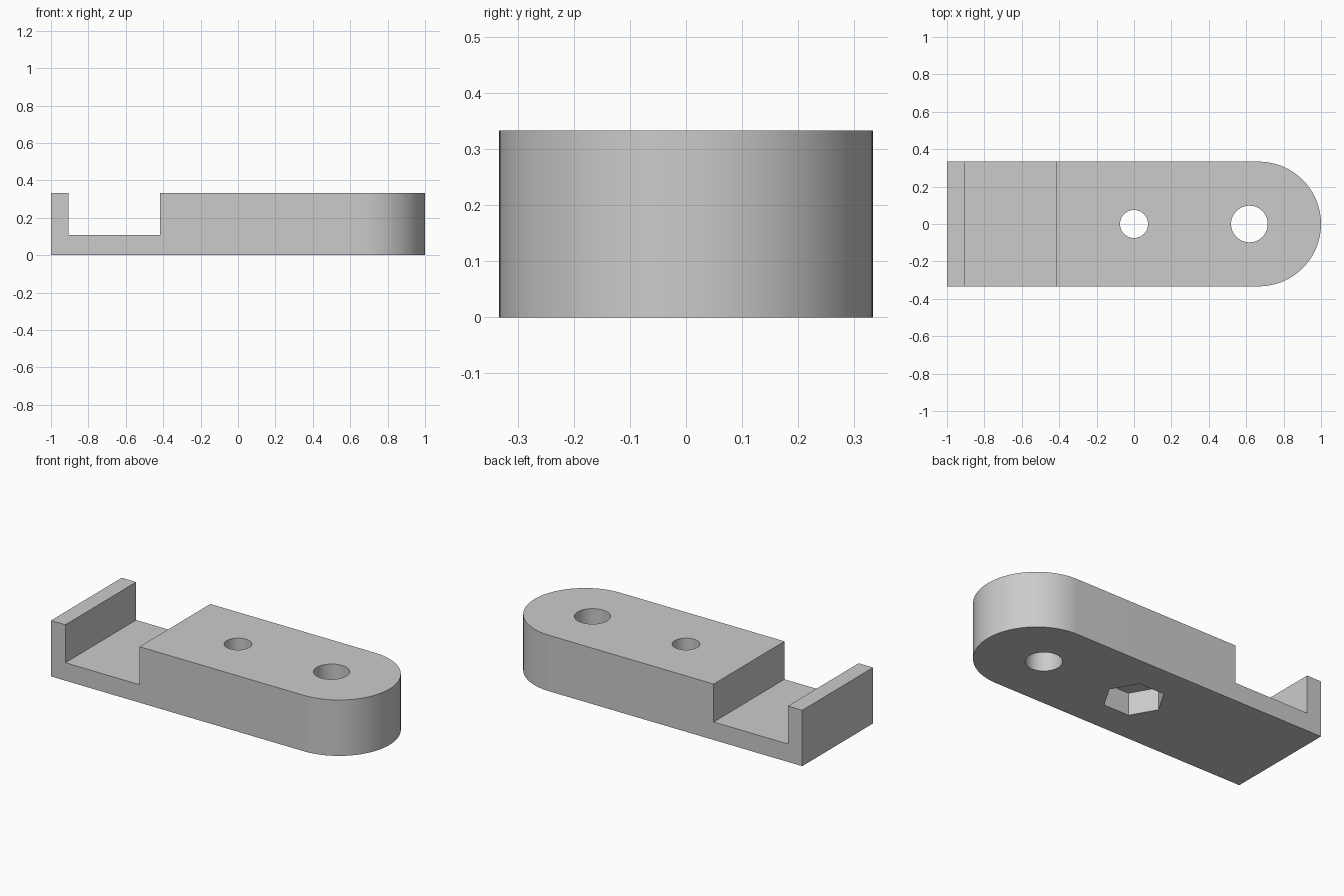
import bpy
import bmesh
from math import cos, sin, pi, radians

cube = bpy.data.objects.get("Cube")
if cube:
    bpy.data.objects.remove(cube, do_unlink=True)

HALF_WIDTH = 1 / 3
HEIGHT = 1 / 3
OVERLAP = 0.1

grey = bpy.data.materials.new("plain_grey")
grey.use_nodes = True
grey.diffuse_color = (0.6, 0.6, 0.6, 1)
grey.node_tree.nodes["Principled BSDF"].inputs["Base Color"].default_value = (0.6, 0.6, 0.6, 1)


def prism(name, outline, bottom, top):
    """Extrude a flat outline straight up into a solid."""
    bm = bmesh.new()
    base = bm.faces.new([bm.verts.new((x, y, bottom)) for x, y in outline])
    result = bmesh.ops.extrude_face_region(bm, geom=[base])
    raised = [v for v in result["geom"] if isinstance(v, bmesh.types.BMVert)]
    bmesh.ops.translate(bm, verts=raised, vec=(0, 0, top - bottom))
    bmesh.ops.recalc_face_normals(bm, faces=bm.faces)
    mesh = bpy.data.meshes.new(name)
    bm.to_mesh(mesh)
    bm.free()
    mesh.materials.append(grey)
    obj = bpy.data.objects.new(name, mesh)
    bpy.context.collection.objects.link(obj)
    return obj


def arc(cx, radius, start, sweep, count):
    """Evenly spaced points around a centre on the long axis."""
    return [(cx + radius * cos(start + sweep * i / count),
             radius * sin(start + sweep * i / count)) for i in range(count)]


# Body: straight bar with one fully rounded end
round_end = arc(1 - HALF_WIDTH, HALF_WIDTH, -pi / 2, pi, 48)
round_end.append((1 - HALF_WIDTH, HALF_WIDTH))
body = prism("bracket_body", round_end + [(-1, HALF_WIDTH), (-1, -HALF_WIDTH)], 0, HEIGHT)

# Cutters: cross slot, bolt hole, pivot hole, hexagonal nut pocket underneath
reach = HALF_WIDTH + OVERLAP
slot = [(-0.905, -reach), (-0.416, -reach), (-0.416, reach), (-0.905, reach)]
top = HEIGHT + OVERLAP
cutters = [
    prism("slot_cutter", slot, 0.107, top),
    prism("nut_pocket_cutter", arc(0, 0.167, 0, 2 * pi, 6), -OVERLAP, 0.133),
    prism("bolt_hole_cutter", arc(0, 0.075, 0, 2 * pi, 48), -OVERLAP, top),
    prism("pivot_hole_cutter", arc(0.617, 0.098, 0, 2 * pi, 48), -OVERLAP, top),
]

bpy.ops.object.select_all(action="DESELECT")
body.select_set(True)
bpy.context.view_layer.objects.active = body
for cutter in cutters:
    cutter.hide_render = True
    cut = body.modifiers.new(cutter.name, "BOOLEAN")
    cut.operation = "DIFFERENCE"
    cut.solver = "EXACT"
    cut.object = cutter
    bpy.ops.object.modifier_apply(modifier=cut.name)
    bpy.data.objects.remove(cutter, do_unlink=True)

# Smooth curved walls, crisp edges
bpy.ops.object.shade_smooth_by_angle(angle=radians(30))
